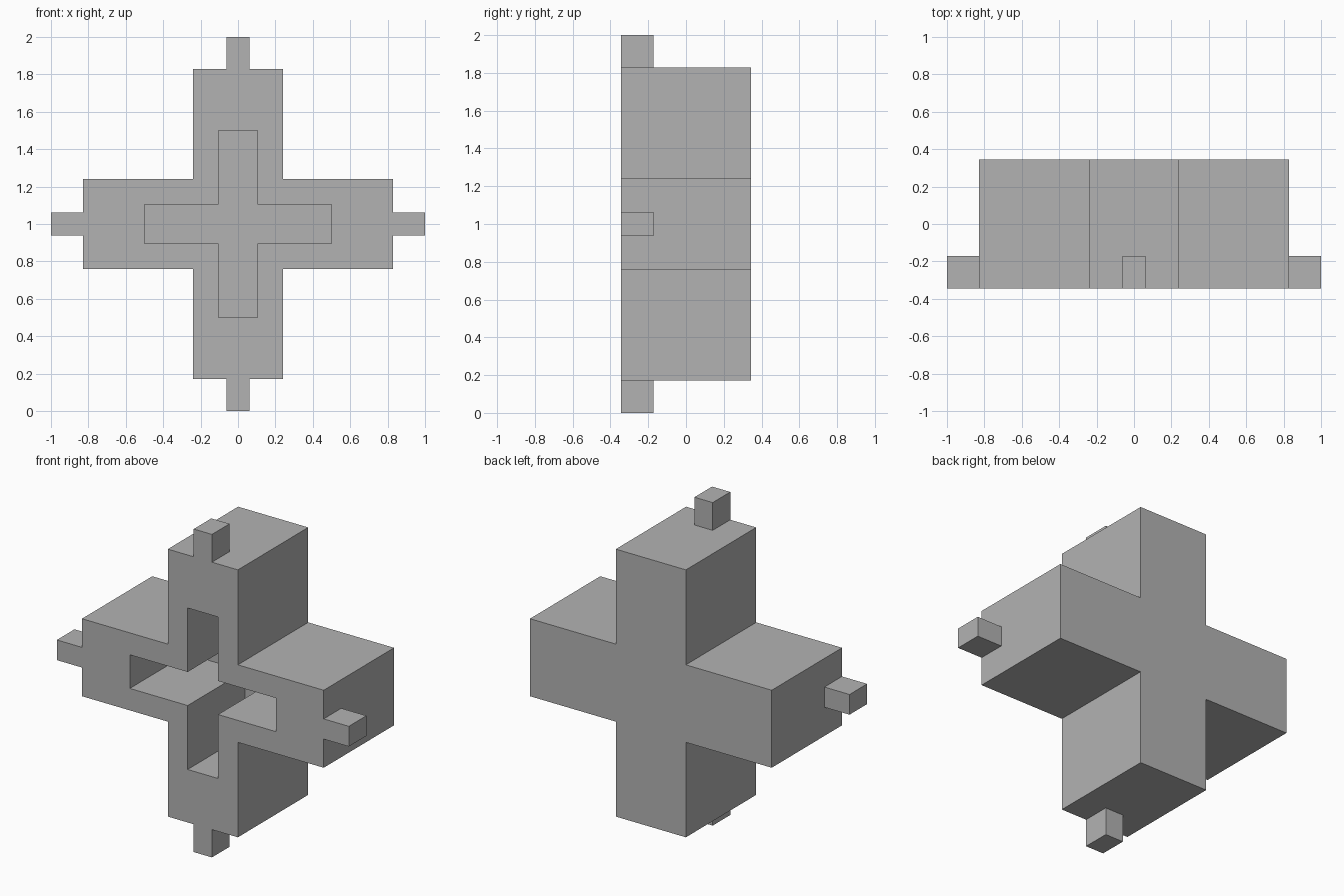
import bpy
import bmesh
from mathutils import Vector

cube = bpy.data.objects.get("Cube")
if cube:
    bpy.data.objects.remove(cube, do_unlink=True)

CENTRE = 1.0                   # height of the cross centre
FRONT, BACK = -0.344, 0.344
RECESS_FLOOR = 0.215
BODY_HALF, BODY_REACH = 0.24, 0.828
SLOT_HALF, SLOT_REACH = 0.104, 0.5
TAB_HALF, TAB_BACK = 0.0625, -0.172

grey = bpy.data.materials.new("plain grey")
grey.use_nodes = True
colour = (0.45, 0.45, 0.45, 1)
grey.diffuse_color = colour
grey.node_tree.nodes["Principled BSDF"].inputs["Base Color"].default_value = colour


def finish(bm, name):
    bmesh.ops.recalc_face_normals(bm, faces=bm.faces)
    mesh = bpy.data.meshes.new(name)
    bm.to_mesh(mesh)
    bm.free()
    mesh.materials.append(grey)
    obj = bpy.data.objects.new(name, mesh)
    bpy.context.collection.objects.link(obj)
    return obj


def cross_loop(bm, half, reach, y):
    """Twelve corners of an upright cross, one arm at a time."""
    verts = []
    for dx, dz in ((1, 0), (0, 1), (-1, 0), (0, -1)):
        for out, side in ((reach, -half), (reach, half), (half, half)):
            x, z = dx * out - dz * side, dz * out + dx * side
            verts.append(bm.verts.new((x, y, CENTRE + z)))
    return verts


def bridge(bm, a, b):
    for i in range(len(a)):
        j = (i + 1) % len(a)
        bm.faces.new((a[i], a[j], b[j], b[i]))


# Cross body: back face, outer sides, front rim, recess walls and recess floor
bm = bmesh.new()
loops = [cross_loop(bm, BODY_HALF, BODY_REACH, BACK),
         cross_loop(bm, BODY_HALF, BODY_REACH, FRONT),
         cross_loop(bm, SLOT_HALF, SLOT_REACH, FRONT),
         cross_loop(bm, SLOT_HALF, SLOT_REACH, RECESS_FLOOR)]
for a, b in zip(loops, loops[1:]):
    bridge(bm, a, b)
bm.faces.new(loops[0])
bm.faces.new(loops[-1])
finish(bm, "cross_body")

# Small tab on the end of each arm, flush with the front
for name, dx, dz in (("left_tab", 1, 0), ("right_tab", -1, 0),
                     ("top_tab", 0, 1), ("bottom_tab", 0, -1)):
    length = 1 - BODY_REACH
    middle = (1 + BODY_REACH) / 2
    size = Vector((length if dx else 2 * TAB_HALF, TAB_BACK - FRONT,
                   length if dz else 2 * TAB_HALF))
    bm = bmesh.new()
    bmesh.ops.create_cube(bm, size=1)
    bmesh.ops.scale(bm, vec=size, verts=bm.verts)
    bmesh.ops.translate(bm, verts=bm.verts, vec=(
        dx * middle, (FRONT + TAB_BACK) / 2, CENTRE + dz * middle))
    finish(bm, name)
